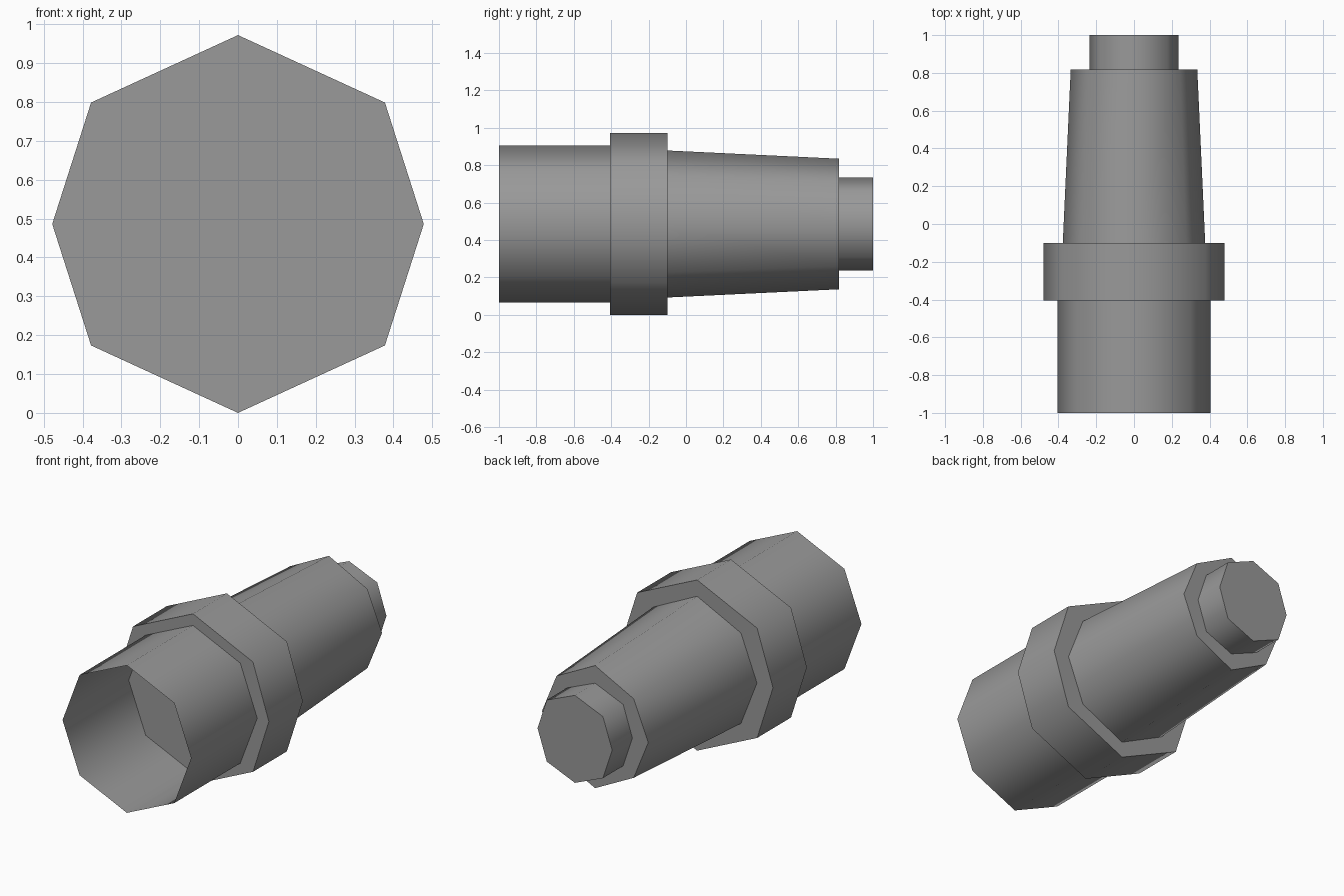
import bpy
import bmesh
import math

cube = bpy.data.objects.get("Cube")
if cube:
    bpy.data.objects.remove(cube, do_unlink=True)

GREY = (0.32, 0.32, 0.32, 1)
grey = bpy.data.materials.new("plain grey")
grey.use_nodes = True
grey.diffuse_color = GREY
grey.node_tree.nodes["Principled BSDF"].inputs["Base Color"].default_value = GREY

AXIS_Z = 0.486


def ring(bm, y, top, side, dx, dz):
    """Eight-sided cross-section with its points at the top, bottom and sides."""
    pts = [(0, top), (dx, dz), (side, 0), (dx, -dz),
           (0, -top), (-dx, -dz), (-side, 0), (-dx, dz)]
    return [bm.verts.new((x, y, AXIS_Z + z)) for x, z in pts]


def barrel(name, y0, y1, section0, section1=None, front=False, back=False):
    """Loft two sections along y, closing the chosen ends."""
    bm = bmesh.new()
    a = ring(bm, y0, *section0)
    b = ring(bm, y1, *(section1 or section0))
    for i in range(len(a)):
        j = (i + 1) % len(a)
        bm.faces.new((a[i], b[i], b[j], a[j]))
    if front:
        bm.faces.new(a)
    if back:
        bm.faces.new(b[::-1])
    # Turn every face outwards from the part's centre
    for f in bm.faces:
        f.normal_update()
        c = f.calc_center_median()
        c.y -= (y0 + y1) / 2
        c.z -= AXIS_Z
        if f.normal.dot(c) < 0:
            f.normal_flip()
    mesh = bpy.data.meshes.new(name)
    bm.to_mesh(mesh)
    bm.free()
    mesh.materials.append(grey)
    obj = bpy.data.objects.new(name, mesh)
    bpy.context.collection.objects.link(obj)
    bpy.ops.object.select_all(action='DESELECT')
    obj.select_set(True)
    bpy.context.view_layer.objects.active = obj
    bpy.ops.object.shade_smooth_by_angle(angle=math.radians(60))


# Each section: top height, side width, diagonal x, diagonal z
# Thin open sleeve at the front
barrel("open_sleeve", -1.0, -0.405, (0.42, 0.405, 0.298, 0.285))
# Wide collar, whose front face is the floor of the sleeve
barrel("collar", -0.405, -0.1, (0.486, 0.478, 0.378, 0.3125), front=True, back=True)
# Tapered body and the small end plug
barrel("tapered_body", -0.1, 0.818, (0.393, 0.377, 0.276, 0.258),
       (0.349, 0.335, 0.243, 0.225), back=True)
barrel("end_plug", 0.818, 1.0, (0.249, 0.235, 0.177, 0.175), back=True)
